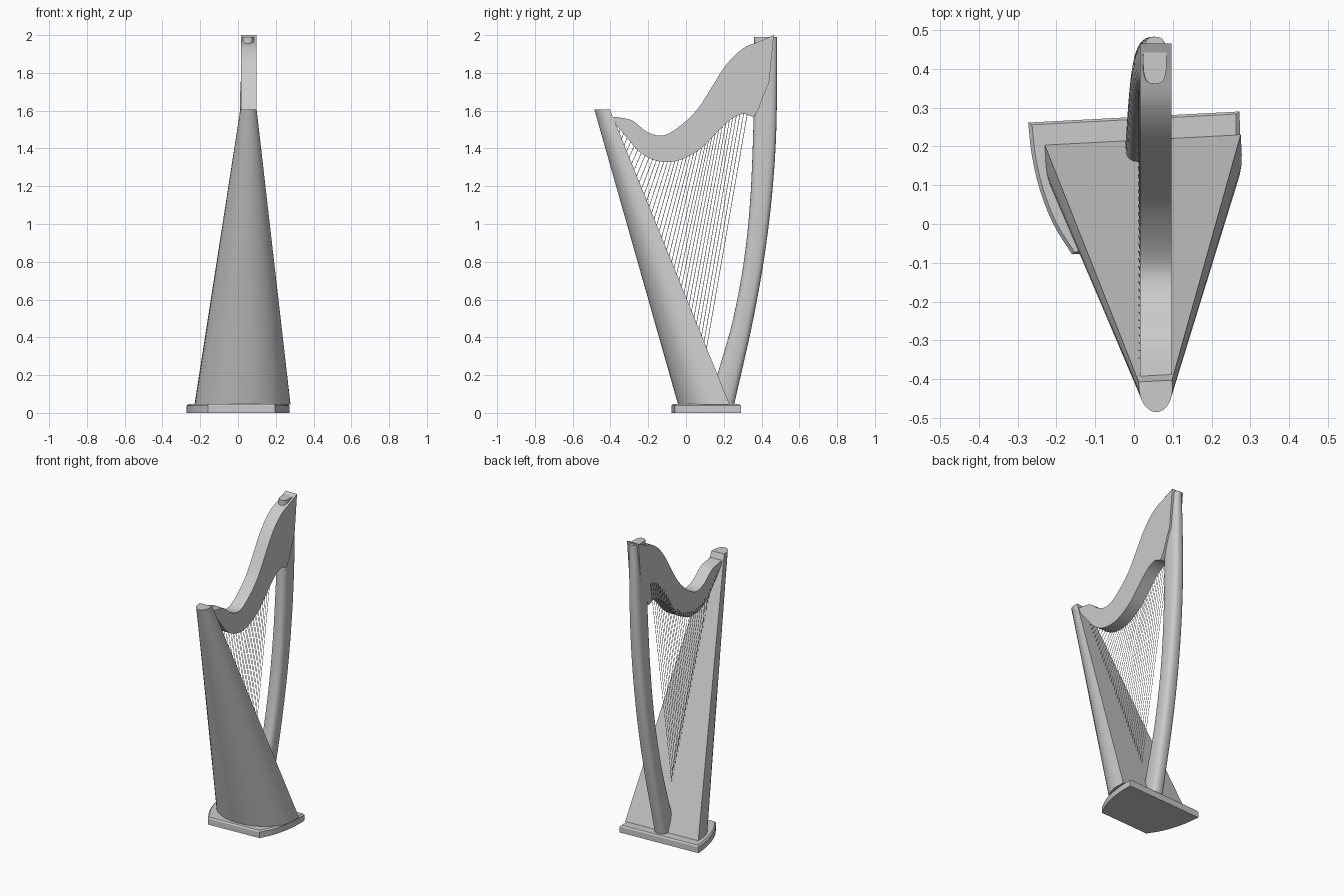
import bpy, bmesh, math
from mathutils import Vector

if "Cube" in bpy.data.objects:
    bpy.data.objects.remove(bpy.data.objects["Cube"], do_unlink=True)

grey = bpy.data.materials.new("pale grey")
grey.use_nodes = True
grey.diffuse_color = (0.6, 0.6, 0.6, 1)
grey.node_tree.nodes["Principled BSDF"].inputs["Base Color"].default_value = (0.6, 0.6, 0.6, 1)

TWIST = math.radians(3)


def finish(bm, name, angle=35):
    """Turn a bmesh into a named, shaded object."""
    bmesh.ops.recalc_face_normals(bm, faces=bm.faces)
    mesh = bpy.data.meshes.new(name)
    bm.to_mesh(mesh)
    bm.free()
    mesh.materials.append(grey)
    obj = bpy.data.objects.new(name, mesh)
    bpy.context.collection.objects.link(obj)
    bpy.ops.object.select_all(action="DESELECT")
    obj.select_set(True)
    bpy.context.view_layer.objects.active = obj
    bpy.ops.object.shade_smooth_by_angle(angle=math.radians(angle))
    return obj


def loft(bm, rings):
    """Skin a list of equal closed rings and cap both ends."""
    loops = [[bm.verts.new(p) for p in ring] for ring in rings]
    n = len(loops[0])
    for a, b in zip(loops, loops[1:]):
        for i in range(n):
            j = (i + 1) % n
            bm.faces.new((a[i], a[j], b[j], b[i]))
    bm.faces.new(loops[0])
    bm.faces.new(loops[-1])


def spline(points, steps=4):
    """Smooth open curve through the points."""
    pts = [Vector(p) for p in points]
    pts = [2 * pts[0] - pts[1]] + pts + [2 * pts[-1] - pts[-2]]
    out = []
    for a, b, c, d in zip(pts, pts[1:], pts[2:], pts[3:]):
        for k in range(steps):
            t = k / steps
            out.append(0.5 * (2 * b + (c - a) * t + (2 * a - 5 * b + 4 * c - d) * t * t
                              + (3 * b - a - 3 * c + d) * t ** 3))
    return out + [pts[-2]]


def twisted(u, v, origin, z):
    c, s = math.cos(TWIST), math.sin(TWIST)
    return Vector((origin[0] + u * c - v * s, origin[1] + u * s + v * c, z))


# Base plate with curved flanks and a chamfered top edge
half = spline([(0.178, 0), (0.222, 0.08), (0.252, 0.17), (0.268, 0.26), (0.273, 0.345)], 3)
outline = [(p.x, p.y) for p in half] + [(-p.x, p.y) for p in reversed(half)]


def plate_ring(scale, z):
    return [twisted(u * scale, (v - 0.17) * scale, (0.009, 0.101), z) for u, v in outline]


bm = bmesh.new()
loft(bm, [plate_ring(1, 0), plate_ring(1, 0.038), plate_ring(0.965, 0.047)])
finish(bm, "base_plate", 25)


# Soundbox: flat board at the back, rounded body in front
def body_ring(origin, width, depth, z):
    flat = depth * 0.2
    pts = [twisted(width, 0, origin, z)]
    for k in range(25):
        a = math.pi * k / 24
        pts.append(twisted(width * math.cos(a), -flat - (depth - flat) * math.sin(a), origin, z))
    return pts + [twisted(-width, 0, origin, z)]


foot, head = Vector((0.0225, 0.2175, 0.045)), Vector((0.055, -0.405, 1.605))
bm = bmesh.new()
loft(bm, [body_ring(foot, 0.253, 0.26, foot.z), body_ring(head, 0.043, 0.08, head.z)])
finish(bm, "soundbox")

# Pillar: bowed column (height, inner y, outer y), leaning to the middle at the top
levels = spline([(0.045, 0.115, 0.255), (0.25, 0.18, 0.302), (0.5, 0.25, 0.357),
                 (0.8, 0.306, 0.411), (1.1, 0.338, 0.45), (1.4, 0.353, 0.474),
                 (1.7, 0.36, 0.482), (1.99, 0.361, 0.483)])
rings = []
for z, inner, outer in levels:
    t = z / 2
    cx, hw = 0.02 + 0.034 * t, 0.043 - 0.013 * t ** 4
    ring = []
    for k in range(28):
        c, s = math.cos(math.tau * k / 28), math.sin(math.tau * k / 28)
        ring.append((cx + hw * math.copysign(abs(c) ** 0.7, c),
                     (inner + outer) / 2 + (outer - inner) / 2 * math.copysign(abs(s) ** 0.7, s), z))
    rings.append(ring)
bm = bmesh.new()
loft(bm, rings)
finish(bm, "pillar")

# Neck: swept harmonic curve cut from a flat board
top = spline([(-0.41, 1.57), (-0.34, 1.562), (-0.28, 1.545), (-0.21, 1.49), (-0.14, 1.468),
              (-0.08, 1.485), (0, 1.545), (0.07, 1.62), (0.14, 1.73), (0.2, 1.825),
              (0.26, 1.895), (0.32, 1.94), (0.39, 1.967), (0.465, 2)])
end = spline([(0.44, 1.75), (0.41, 1.68), (0.385, 1.61), (0.358, 1.567)], 2)
under = spline([(0.34, 1.572), (0.3, 1.583), (0.24, 1.555), (0.17, 1.492), (0.08, 1.4),
                (-0.02, 1.343), (-0.1, 1.328), (-0.18, 1.342), (-0.25, 1.385),
                (-0.32, 1.465), (-0.4, 1.56)])
bm = bmesh.new()
loft(bm, [[(x, p.x, p.y) for p in top + end + under] for x in (0.015, 0.097)])
finish(bm, "neck")

# Strings: from the soundboard centre line to the side of the neck
COUNT = 36
low, high = 0.18, 0.92
bm = bmesh.new()
for i in range(COUNT):
    t = i / (COUNT - 1)
    start = foot.lerp(head, low + (high - low) * t)
    y = 0.345 - 0.69 * t
    edge = min(under, key=lambda p: abs(p.x - y))
    stop = Vector((0.012, y, edge.y + 0.03 + 0.1 * max(0, 1 - 3 * t)))
    axis = (stop - start).normalized()
    side = axis.cross(Vector((0, 1, 0))).normalized() * 0.0015
    other = axis.cross(side)
    loft(bm, [[p + side, p + other, p - side, p - other] for p in (start, stop)])
finish(bm, "strings")
